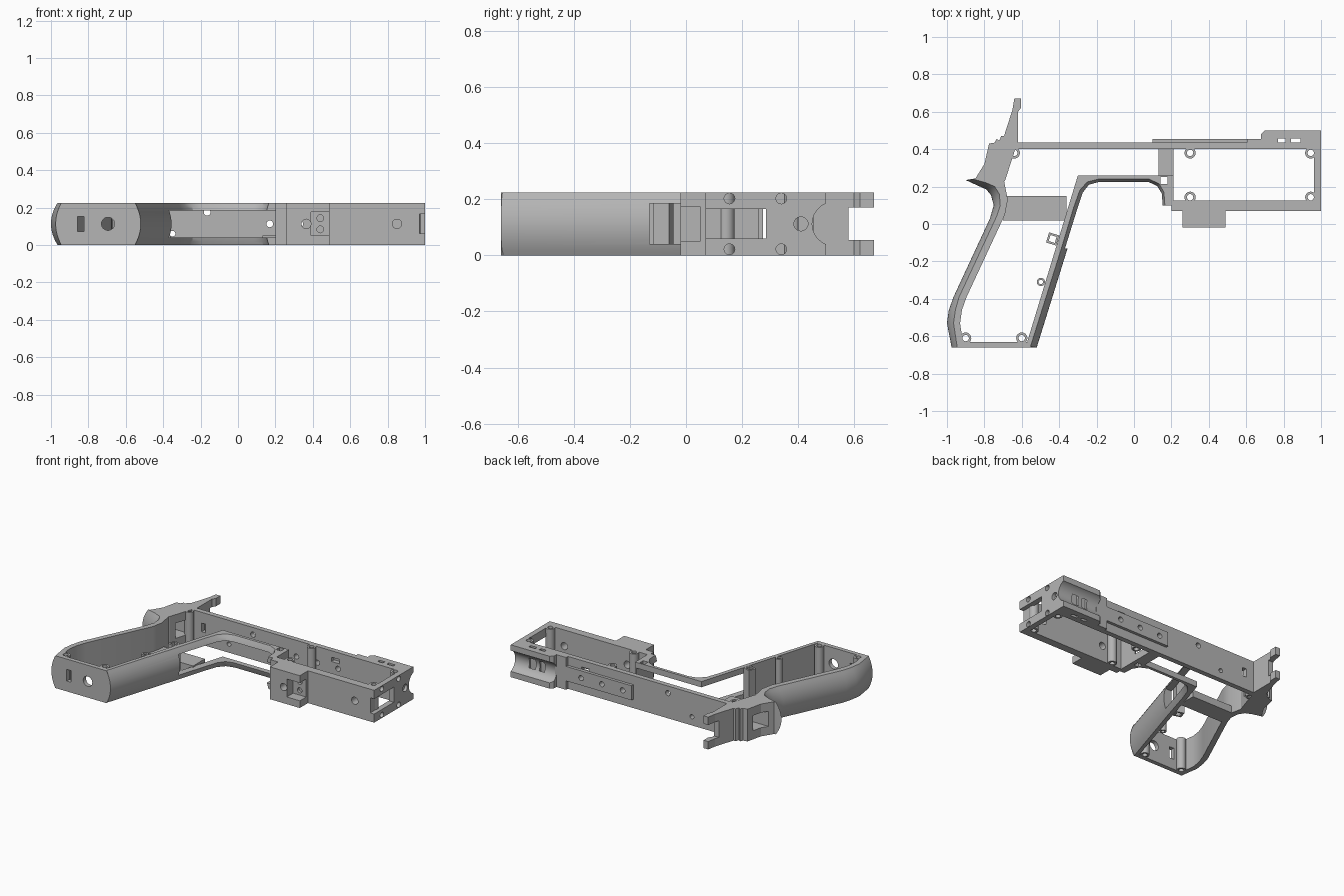
import bpy, bmesh, math
from mathutils import Matrix, Vector

if "Cube" in bpy.data.objects:
    bpy.data.objects.remove(bpy.data.objects["Cube"])

H = 0.225          # full depth of the frame
MID = H / 2
grey = bpy.data.materials.new("mid_grey")
grey.diffuse_color = (0.46, 0.46, 0.46, 1)
grey.use_nodes = True
grey.node_tree.nodes["Principled BSDF"].inputs["Base Color"].default_value = grey.diffuse_color


def finish(bm, name):
    bmesh.ops.recalc_face_normals(bm, faces=bm.faces)
    me = bpy.data.meshes.new(name)
    bm.to_mesh(me)
    bm.free()
    me.materials.append(grey)
    ob = bpy.data.objects.new(name, me)
    bpy.context.collection.objects.link(ob)
    return ob


def smooth(ob):
    me = ob.data
    me.polygons.foreach_set("use_smooth", [True] * len(me.polygons))
    me.set_sharp_from_angle(angle=math.radians(32))


def add_box(bm, x0, x1, y0, y1, z0, z1):
    m = Matrix.Translation(((x0 + x1) / 2, (y0 + y1) / 2, (z0 + z1) / 2))
    bmesh.ops.create_cube(bm, size=1, matrix=m @ Matrix.Diagonal((x1 - x0, y1 - y0, z1 - z0, 1)))


def add_cyl(bm, axis, c, r, length, n=24):
    rot = {'x': Matrix.Rotation(math.pi / 2, 4, 'Y'), 'y': Matrix.Rotation(math.pi / 2, 4, 'X'),
           'z': Matrix.Identity(4)}[axis]
    bmesh.ops.create_cone(bm, cap_ends=True, segments=n, radius1=r, radius2=r, depth=length,
                          matrix=Matrix.Translation(c) @ rot)


def box(name, *dims):
    bm = bmesh.new()
    add_box(bm, *dims)
    return finish(bm, name)


def loft(name, fixed, edge, bulged=None, z0=0, z1=H, steps=12):
    """Solid between a fixed side and an edge that bulges out at mid depth."""
    steps = steps if bulged else 1
    bm = bmesh.new()
    rings = []
    for i in range(steps + 1):
        t = i / steps
        f = 1 - (2 * t - 1) ** 2
        side = [Vector(a).lerp(Vector(b), f) for a, b in zip(edge, bulged or edge)]
        pts = [Vector(p) for p in fixed] + side
        rings.append([bm.verts.new((p.x, p.y, z0 + (z1 - z0) * t)) for p in pts])
    n = len(rings[0])
    for a, b in zip(rings, rings[1:]):
        for i in range(n):
            j = (i + 1) % n
            bm.faces.new((a[i], a[j], b[j], b[i]))
    bm.faces.new(rings[0])
    bm.faces.new(rings[-1])
    return finish(bm, name)


def tube(name, x, y, r, hole, n=24, z0=0, z1=H, turn=0):
    bm = bmesh.new()
    loops = [[bm.verts.new((x + q * math.cos(turn + k * math.tau / n),
                            y + q * math.sin(turn + k * math.tau / n), z)) for k in range(n)]
             for q, z in ((r, z0), (r, z1), (hole, z1), (hole, z0))]
    for a, b in zip(loops, loops[1:] + loops[:1]):
        for k in range(n):
            j = (k + 1) % n
            bm.faces.new((a[k], a[j], b[j], b[k]))
    smooth(finish(bm, name))


def cut(ob, boxes=(), cyls=()):
    bm = bmesh.new()
    for b in boxes:
        add_box(bm, *b)
    for c in cyls:
        add_cyl(bm, *c)
    cutter = finish(bm, "cutter")
    cutter.hide_render = True
    mod = ob.modifiers.new("cut", 'BOOLEAN')
    mod.operation, mod.object, mod.solver, mod.use_self = 'DIFFERENCE', cutter, 'EXACT', True
    dg = bpy.context.evaluated_depsgraph_get()
    me = bpy.data.meshes.new_from_object(ob.evaluated_get(dg))
    ob.modifiers.clear()
    ob.data = me
    bpy.data.objects.remove(cutter)


# Rounded back strap of the grip, ending in the curved tang
back = loft("back_strap",
            [(-.84, .245), (-.695, .23), (-.675, .13), (-.69, .05), (-.895, -.39), (-.92, -.46),
             (-.93, -.53), (-.915, -.63), (-.91, -.66)],
            [(-.945, -.66), (-.965, -.53), (-.955, -.46), (-.935, -.39), (-.735, .04), (-.715, .10),
             (-.72, .16), (-.745, .20), (-.79, .22), (-.86, .24)],
            [(-.975, -.66), (-1.0, -.53), (-.99, -.46), (-.965, -.39), (-.77, .03), (-.75, .10),
             (-.765, .155), (-.79, .185), (-.835, .205), (-.90, .235)])
smooth(back)

# Front strap and guard bow, opened by a long slot
strap = loft("front_strap_and_guard",
             [(-.58, -.66), (-.30, .26), (.21, .26), (.21, .10)],
             [(.165, .10), (.16, .17), (.135, .215), (.08, .24), (-.19, .24), (-.25, .225),
              (-.29, .18), (-.322, .09), (-.385, -.12), (-.555, -.66)],
             [(.145, .10), (.14, .16), (.115, .195), (.08, .212), (-.19, .212), (-.235, .20),
              (-.262, .16), (-.285, .09), (-.352, -.12), (-.52, -.66)])
cut(strap, [(-.6, .2, -.13, .3, .04, .185), (.142, .18, .215, .252, -.05, .3)])
smooth(strap)

# Grip floor with a slot and a round hole
floor = loft("grip_floor", [(-.935, -.63), (-.56, -.63)], [(-.55, -.66), (-.945, -.66)],
             [(-.52, -.66), (-.975, -.66)])
cut(floor, [(-.857, -.823, -.7, -.6, .072, .153)], [('y', (-.695, -.645, .113), .035, .1)])
smooth(floor)

# Low cross plates joining the walls
box("grip_cross_plate", -.70, -.36, .02, .15, 0, .05)
box("frame_cross_plate", .13, .21, .25, .41, 0, .05)

# Rear body with stepped back and forked spur
rear = loft("rear_body",
            [(-.85, .24), (-.80, .32), (-.775, .43), (-.745, .435), (-.735, .455), (-.72, .445),
             (-.71, .47), (-.695, .47), (-.65, .61), (-.64, .67), (-.605, .67), (-.605, .62)],
            [(-.62, .60), (-.62, .41), (-.635, .40), (-.69, .23), (-.72, .20), (-.77, .22)])
cut(rear, [(-.8, -.5, .58, .7, .055, .17), (-.9, -.6, .275, .385, .06, .165)])

# Long upper rail wall
rail = box("upper_rail", -.66, .98, .40, .435, 0, H)
cut(rail, [(-.56, -.53, .3, .5, .09, .15), (.44, .50, .3, .5, .15, .18)],
    [('y', (x, .42, z), r, .2) for x, z, r in
     ((-.165, .175, .018), (-.35, .06, .015), (.17, MID, .018), (.33, MID, .018), (.49, MID, .018))])
smooth(rail)

# Thin raised strip with three holes, and the spacer in front of it
strip = box("rail_strip", .10, .61, .43, .455, .062, .163)
cut(strip, cyls=[('y', (x, .44, MID), .018, .2) for x in (.17, .33, .49)])
smooth(strip)
box("rail_spacer", .605, .69, .43, .455, 0, H)

# Barrel cradle with a round trough and side slots
TROUGH = ('x', (.85, .5276, MID), .0776, .8, 48)
cradle = loft("barrel_cradle", [(.68, .43), (.98, .43), (.98, .50)], [(.70, .50), (.68, .48)])
cut(cradle, [(.77, .81, .437, .458, -.1, .3), (.84, .89, .437, .458, -.1, .3)], [TROUGH])
smooth(cradle)

# Front end plate with window, pin holes and trough
end = box("front_end_plate", .962, 1.0, .07, .50, 0, H)
cut(end, [(.9, 1.1, .03, .285, .06, .165)],
    [('x', (.99, .41, MID), .025, .12)] + [('x', (.99, y, z), .019, .12)
                                           for y in (.155, .34) for z in (.022, H - .022)] + [TROUGH])
smooth(end)

# Lower frame wall
lower = box("lower_frame_wall", .20, .97, .07, .125, 0, H)
cut(lower, cyls=[('y', (x, .1, MID), .025, .2) for x in (.365, .85)])
smooth(lower)

# Lug under the frame, notched at its front
lug = box("lower_lug", .26, .49, -.02, .08, 0, H)
cut(lug, [(.39, .55, -.1, .05, .05, .175)],
    [('y', (.365, .03, MID), .025, .2)] + [('y', (.44, .06, z), .018, .08) for z in (.083, .143)])
smooth(lug)

# Screw bosses and small locating posts
for i, (x, y) in enumerate([(-.64, .38), (.30, .38), (.945, .38), (.30, .143), (.945, .143),
                            (-.90, -.61), (-.60, -.61)]):
    tube(f"screw_boss_{i + 1}", x, y, .03, .017)
tube("round_post", -.498, -.31, .022, .012)
tube("square_post", -.435, -.08, .04, .024, n=4, turn=math.radians(28))
